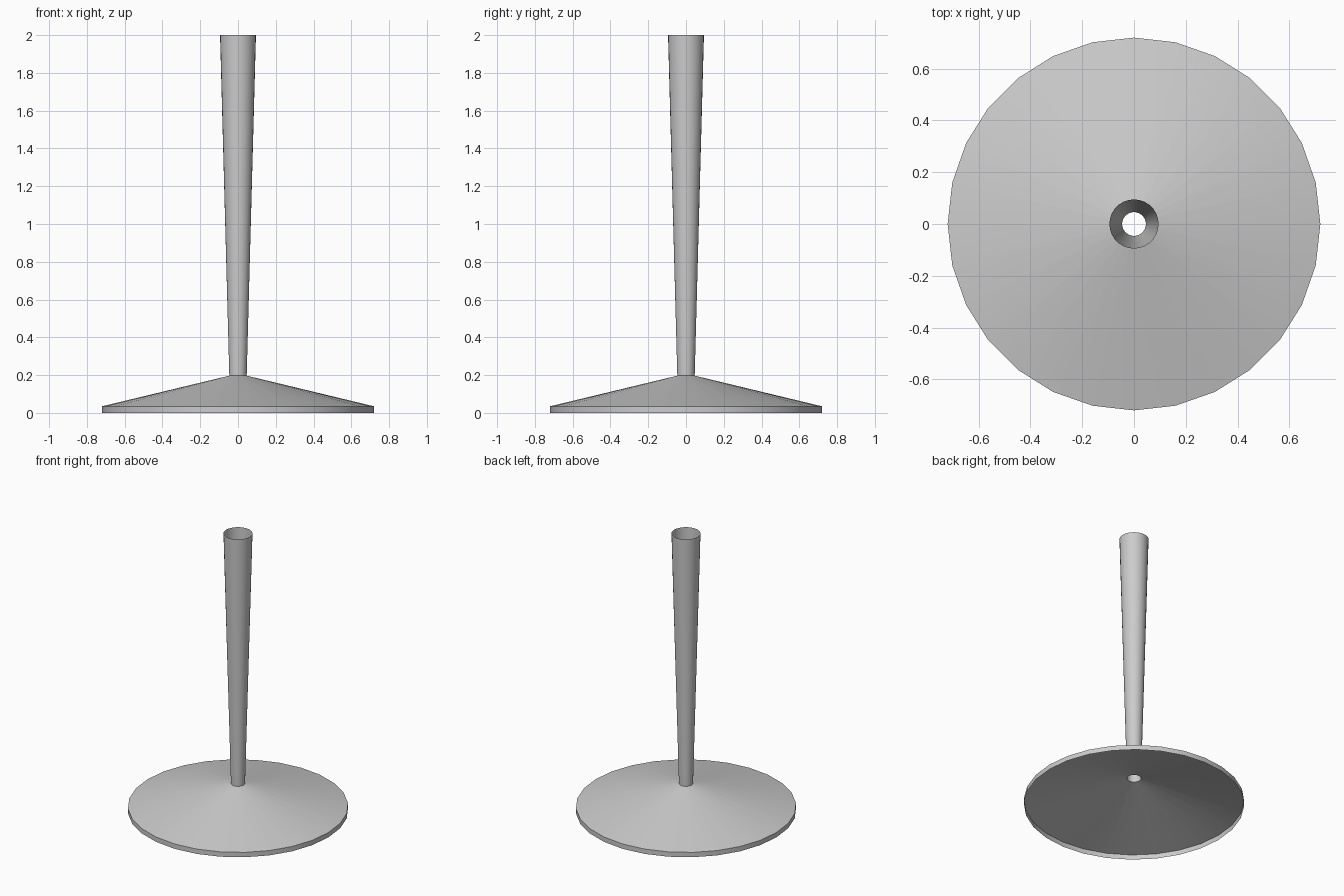
import bpy
import math

if "Cube" in bpy.data.objects:
    bpy.data.objects.remove(bpy.data.objects["Cube"])

SIDES = 28


def lathe(name, profile):
    """Revolve an open (radius, z) profile around the z axis."""
    verts, faces = [], []
    for r, z in profile:
        for i in range(SIDES):
            a = 2 * math.pi * i / SIDES
            verts.append((r * math.cos(a), r * math.sin(a), z))
    for k in range(len(profile) - 1):
        for i in range(SIDES):
            j = (i + 1) % SIDES
            lo, hi = k * SIDES, (k + 1) * SIDES
            faces.append((lo + i, lo + j, hi + j, hi + i))
    mesh = bpy.data.meshes.new(name)
    mesh.from_pydata(verts, [], faces)
    obj = bpy.data.objects.new(name, mesh)
    bpy.context.collection.objects.link(obj)
    bpy.ops.object.select_all(action='DESELECT')
    obj.select_set(True)
    bpy.context.view_layer.objects.active = obj
    bpy.ops.object.shade_smooth_by_angle(angle=math.radians(30))
    return obj


# Hollow conical foot with a short vertical rim, open underneath
lathe("base", [(0.72, 0), (0.72, 0.035), (0.046, 0.197)])

# Open tube that widens towards the top
lathe("stem", [(0.046, 0.197), (0.095, 2.0)])
